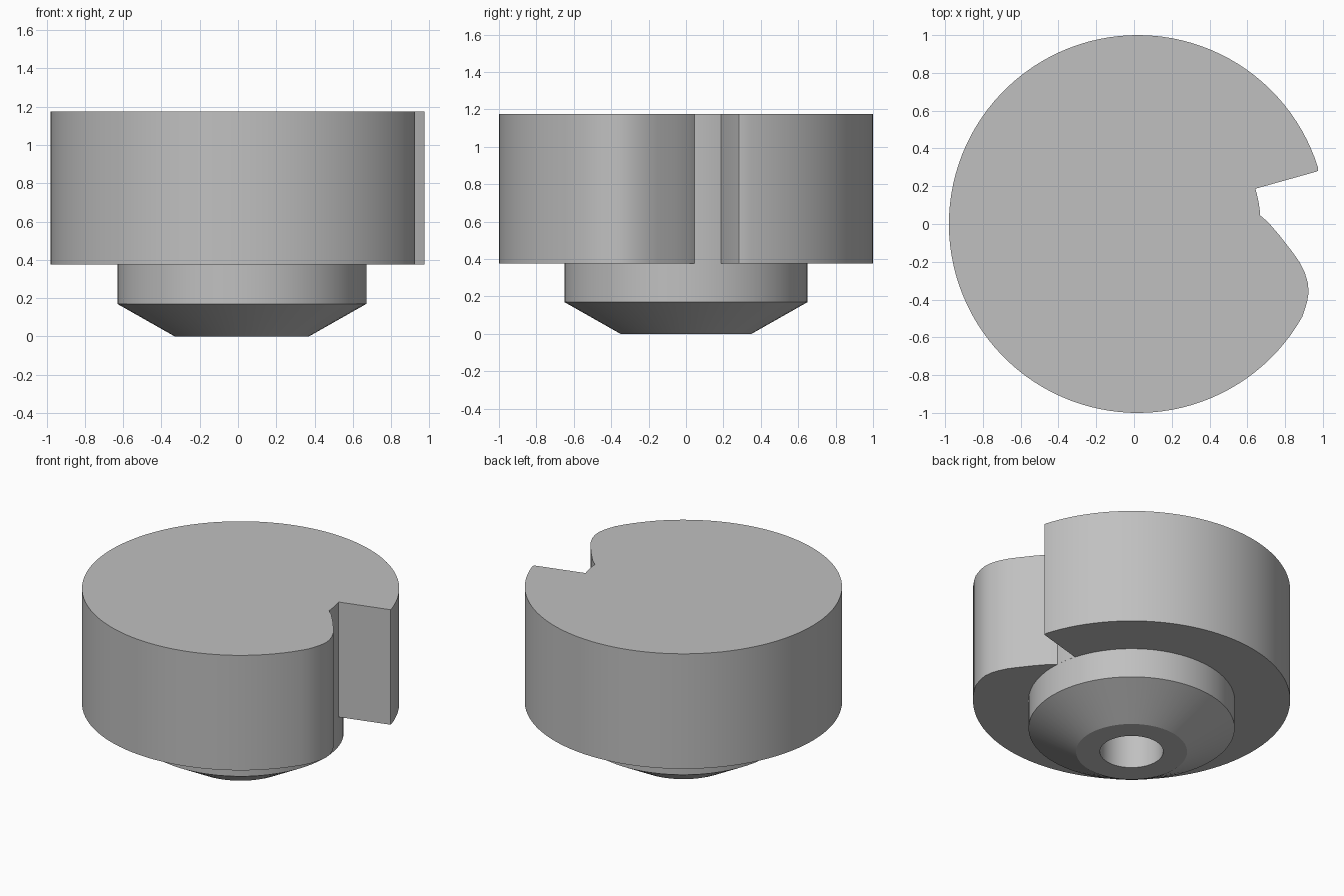
import bpy
import bmesh
from math import cos, sin, radians, pi

old = bpy.data.objects.get("Cube")
if old:
    bpy.data.objects.remove(old, do_unlink=True)

AXIS_X = 0.02
HUB_R, BORE_R = 0.65, 0.2
STEP_Z, TOP_Z = 0.375, 1.175

grey = bpy.data.materials.new("plain grey")
grey.use_nodes = True
colour = (0.53, 0.53, 0.53, 1)
grey.diffuse_color = colour
grey.node_tree.nodes["Principled BSDF"].inputs["Base Color"].default_value = colour


def finish(bm, name):
    bmesh.ops.recalc_face_normals(bm, faces=bm.faces)
    mesh = bpy.data.meshes.new(name)
    bm.to_mesh(mesh)
    bm.free()
    mesh.materials.append(grey)
    obj = bpy.data.objects.new(name, mesh)
    obj.location.x = AXIS_X
    bpy.context.collection.objects.link(obj)
    return obj


def arc(radius, start, end, steps):
    angles = [radians(start + (end - start) * i / steps) for i in range(steps + 1)]
    return [(radius * cos(a), radius * sin(a)) for a in angles]


def smooth(obj):
    bpy.ops.object.select_all(action="DESELECT")
    obj.select_set(True)
    bpy.context.view_layer.objects.active = obj
    bpy.ops.object.shade_smooth_by_angle(angle=radians(25))


# Notched disc: outer rim, rounded nose, ramp, seat on the hub, straight catch face
outline = arc(1, 17.3, 330.5, 100)
outline += [(0.885, -0.45), (0.897, -0.41), (0.905, -0.36), (0.9, -0.31),
            (0.885, -0.26), (0.855, -0.2), (0.82, -0.15), (0.75, -0.06), (0.69, 0.01)]
outline += arc(HUB_R, 4, 16.7, 5)
outline += [(0.945, 0.277), (0.955, 0.283)]
bm = bmesh.new()
base = bm.faces.new([bm.verts.new((x, y, STEP_Z)) for x, y in outline])
top = bmesh.ops.extrude_face_region(bm, geom=[base], use_keep_orig=True)["geom"]
for v in top:
    if isinstance(v, bmesh.types.BMVert):
        v.co.z = TOP_Z
disc = finish(bm, "notched_disc")

# Blind bore up into the disc
bm = bmesh.new()
bmesh.ops.create_cone(bm, cap_ends=True, segments=64, radius1=BORE_R, radius2=BORE_R, depth=1.6)
cutter = finish(bm, "bore_cutter")
cutter.hide_render = True
cutter.hide_set(True)
cut = disc.modifiers.new("bore", "BOOLEAN")
cut.operation = "DIFFERENCE"
cut.object = cutter

# Tapered hub, turned from a half profile
profile = [(BORE_R, STEP_Z), (BORE_R, 0), (0.35, 0), (HUB_R, 0.17), (HUB_R, STEP_Z)]
bm = bmesh.new()
verts = [bm.verts.new((r, 0, z)) for r, z in profile]
edges = [bm.edges.new(pair) for pair in zip(verts, verts[1:])]
bmesh.ops.spin(bm, geom=verts + edges, cent=(0, 0, 0), axis=(0, 0, 1),
               angle=2 * pi, steps=64, use_merge=True)
bmesh.ops.remove_doubles(bm, verts=bm.verts, dist=0.0001)
hub = finish(bm, "tapered_hub")

for part in (disc, hub):
    smooth(part)
